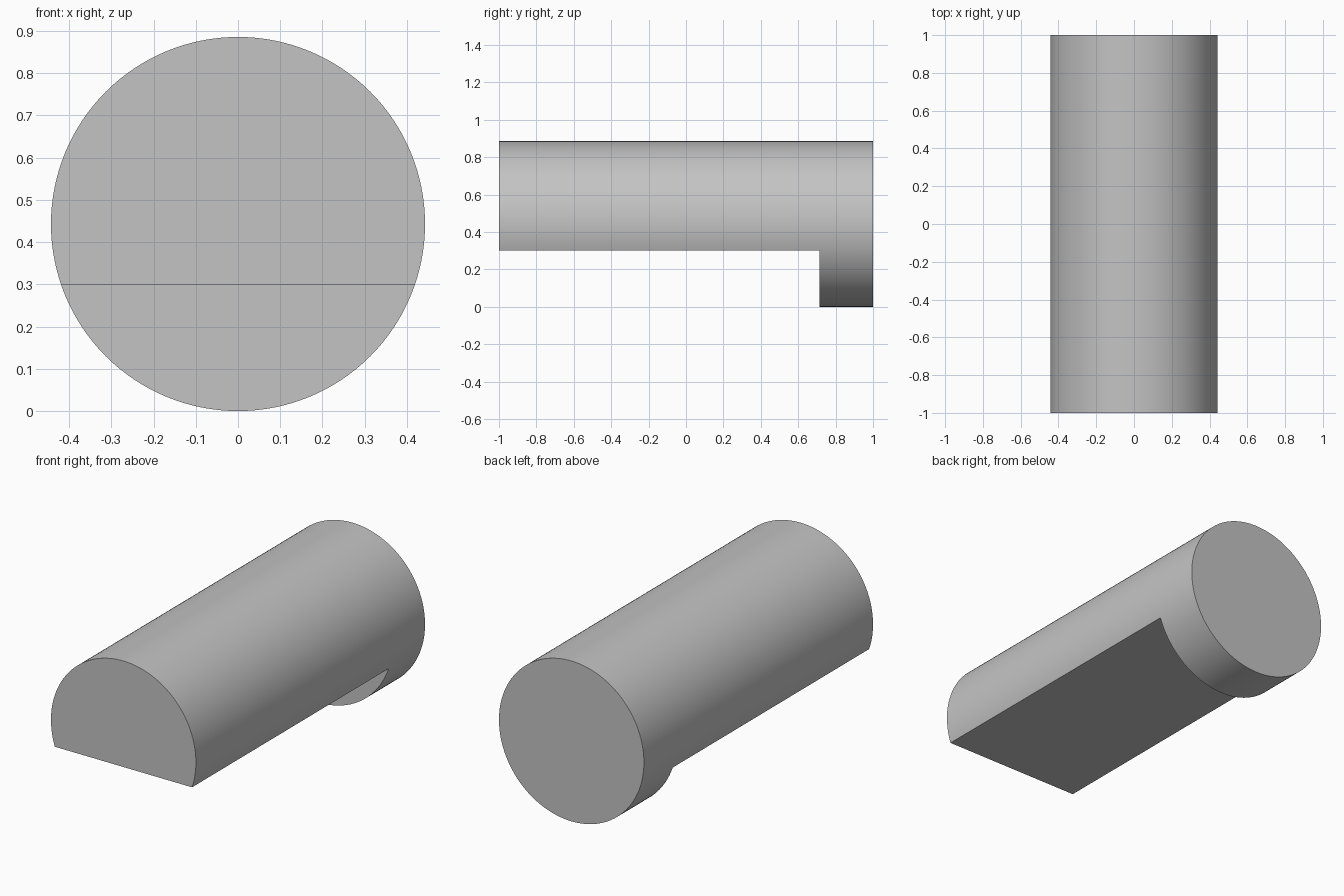
import bpy
import math

# Remove the default cube only
default = bpy.data.objects.get("Cube")
if default:
    bpy.data.objects.remove(default, do_unlink=True)

RADIUS = 0.443
LENGTH = 2.0
FLAT_Z = 0.30     # height of the flat underside
STEP_Y = 0.715    # where the full round end begins

# Single plain grey
grey = bpy.data.materials.new("plain grey")
grey.use_nodes = True
colour = (0.55, 0.55, 0.55, 1.0)
grey.diffuse_color = colour
grey.node_tree.nodes["Principled BSDF"].inputs["Base Color"].default_value = colour

# Round bar lying along y
bpy.ops.mesh.primitive_cylinder_add(
    vertices=128, radius=RADIUS, depth=LENGTH,
    location=(0, 0, RADIUS), rotation=(math.pi / 2, 0, 0))
bar = bpy.context.object
bar.name = "notched_round_bar"
bar.data.materials.append(grey)

# Box that removes the lower segment in front of the round end
front = -LENGTH / 2 - 0.2
bottom = -0.2
bpy.ops.mesh.primitive_cube_add(
    size=1, location=(0, (front + STEP_Y) / 2, (bottom + FLAT_Z) / 2))
cutter = bpy.context.object
cutter.name = "notch_cutter"
cutter.scale = (LENGTH, STEP_Y - front, FLAT_Z - bottom)
cutter.hide_render = True
cutter.data.materials.append(grey)
bpy.context.view_layer.update()

# Cut the notch, then drop the cutter
notch = bar.modifiers.new("notch", 'BOOLEAN')
notch.operation = 'DIFFERENCE'
notch.solver = 'EXACT'
notch.object = cutter
bpy.ops.object.select_all(action='DESELECT')
bar.select_set(True)
bpy.context.view_layer.objects.active = bar
bpy.ops.object.modifier_apply(modifier=notch.name)
bpy.data.objects.remove(cutter, do_unlink=True)

# Smooth round surface with crisp edges at the flats
bpy.ops.object.shade_smooth_by_angle(angle=math.radians(30))
